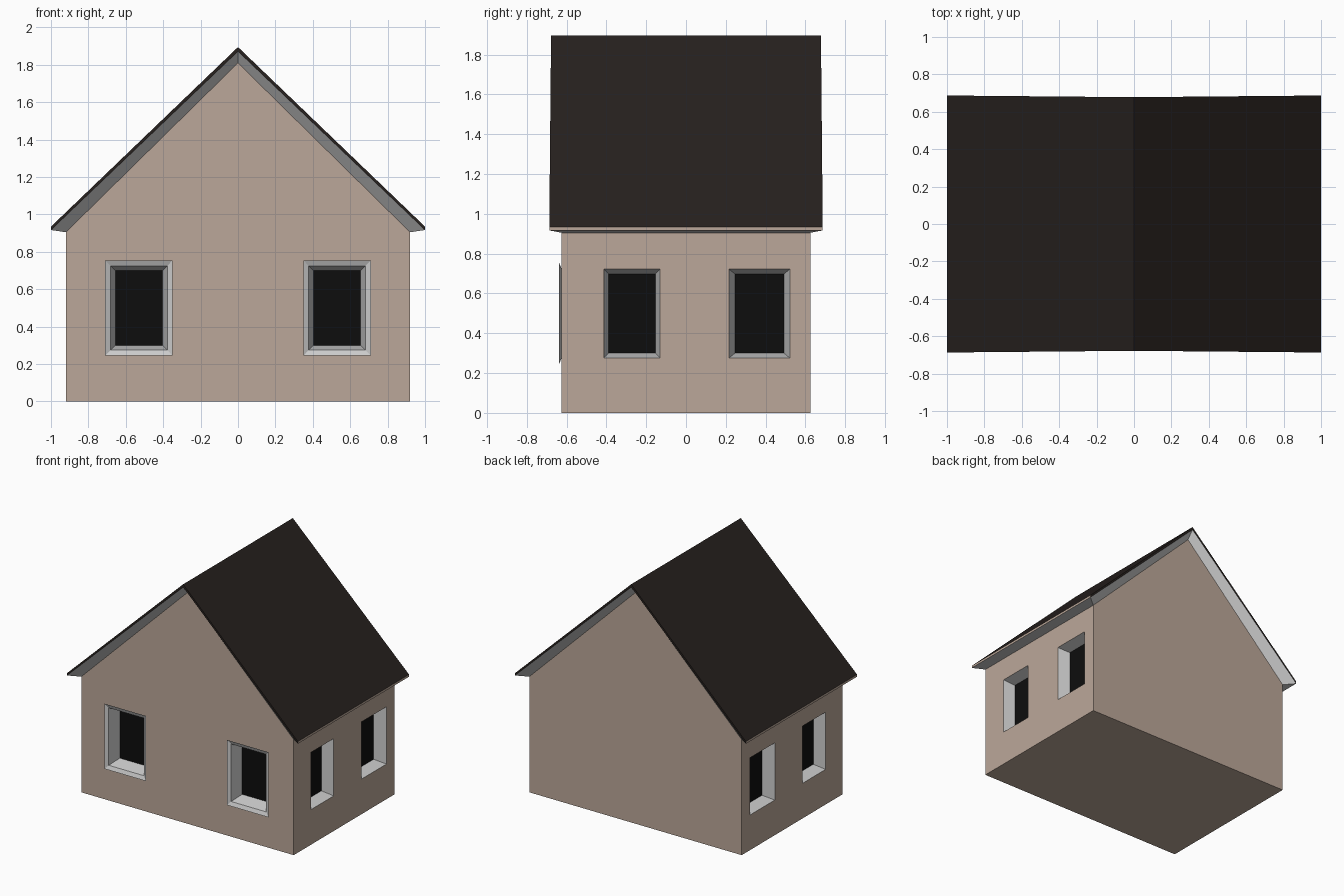
import bpy, bmesh
from mathutils import Vector

if "Cube" in bpy.data.objects:
    bpy.data.objects.remove(bpy.data.objects["Cube"])

W, D, EAVE, PEAK = 0.92, 0.625, 0.905, 1.81


def material(name, rgb):
    m = bpy.data.materials.new(name)
    m.diffuse_color = (*rgb, 1)
    m.use_nodes = True
    m.node_tree.nodes["Principled BSDF"].inputs["Base Color"].default_value = m.diffuse_color
    return m


PLASTER = material("plaster", (0.5, 0.39, 0.32))
SLATE = material("slate", (0.02, 0.015, 0.013))
GLASS = material("dark_glass", (0.004, 0.004, 0.004))


def finish(name, bm, mat=None, recalc=False):
    if recalc:
        bmesh.ops.remove_doubles(bm, verts=bm.verts[:], dist=1e-5)
        bmesh.ops.recalc_face_normals(bm, faces=bm.faces[:])
    me = bpy.data.meshes.new(name)
    bm.to_mesh(me)
    bm.free()
    if mat:
        me.materials.append(mat)
    ob = bpy.data.objects.new(name, me)
    bpy.context.collection.objects.link(ob)
    return ob


def face(bm, pts):
    return bm.faces.new([bm.verts.new(p) for p in pts])


# Wall-local coordinates: u right, v up, d into the wall
def front(u, v, d=0): return Vector((u, -D + d, v))
def right(u, v, d=0): return Vector((W - d, u, v))
def left(u, v, d=0): return Vector((-W + d, -u, v))


def rect(u0, u1, v0, v1):
    return [(u0, v0), (u1, v0), (u1, v1), (u0, v1)]


def wall(bm, place, outline, holes):
    edges = []
    for loop in [outline] + holes:
        vs = [bm.verts.new(place(*p)) for p in loop]
        edges += [bm.edges.new((vs[i - 1], vs[i])) for i in range(len(vs))]
    normal = place(0, 0, -1) - place(0, 0, 0)
    bmesh.ops.triangle_fill(bm, edges=edges, use_beauty=True, normal=normal)


# Windows as nested rectangles: (rectangle, depth), from outside in
def front_window(c):
    return [(rect(c - a, c + a, 0.5 - b, 0.5 + b), d)
            for a, b, d in ((0.18, 0.255, -0.013), (0.152, 0.225, 0), (0.126, 0.2, 0.1))]


def side_window(u0, u1, t):
    return [(rect(u0, u1, 0.275, 0.723), 0),
            (rect(u0 + t, u1 - t, 0.3, 0.698), 0.09)]


near, far = (-0.413, -0.13, 0.024), (0.215, 0.523, 0.031)
fronts = [front_window(-0.53), front_window(0.53)]
rights = [side_window(*near), side_window(*far)]
lefts = [side_window(-b, -a, t) for a, b, t in (near, far)]

# House walls with window openings, back gable and floor
gable = [(-W, 0), (W, 0), (W, EAVE), (0, PEAK), (-W, EAVE)]
bm = bmesh.new()
wall(bm, front, gable, [w[1][0] for w in fronts])
wall(bm, right, rect(-D, D, 0, EAVE), [w[0][0] for w in rights])
wall(bm, left, rect(-D, D, 0, EAVE), [w[0][0] for w in lefts])
face(bm, [(x, D, z) for x, z in gable])
face(bm, [(-W, -D, 0), (W, -D, 0), (W, D, 0), (-W, D, 0)])
finish("walls", bm, PLASTER, recalc=True)

# Window frames and panes
for label, place, windows in (("front", front, fronts), ("right", right, rights),
                              ("left", left, lefts)):
    for n, rings in enumerate(windows, 1):
        loops = [[place(u, v, d) for u, v in r] for r, d in rings]
        bm = bmesh.new()
        for a, b in zip(loops, loops[1:]):
            for i in range(4):
                j = (i + 1) % 4
                face(bm, [a[i], a[j], b[j], b[i]])
        bmesh.ops.remove_doubles(bm, verts=bm.verts[:], dist=1e-5)
        finish(f"{label}_window_frame_{n}", bm)
        bm = bmesh.new()
        face(bm, loops[-1])
        finish(f"{label}_window_pane_{n}", bm, GLASS)


# Roof profiles as (x, y half-depth, z) from left eave over ridge to right eave
def profile(x, z_eave, z_ridge, y_eave, y_ridge):
    return [(-x, y_eave, z_eave), (0, y_ridge, z_ridge), (x, y_eave, z_eave)]


def at(p, s):
    return (p[0], s * p[1], p[2])


inner = profile(W, EAVE, PEAK, D, D)
lower = profile(1.0, 0.917, 1.872, 0.687, 0.678)
upper = profile(1.0, 0.935, 1.895, 0.687, 0.678)

# Roof: two slopes plus thin gable rims
bm = bmesh.new()
for i in (0, 1):
    p, q = upper[i], upper[i + 1]
    face(bm, [at(p, -1), at(q, -1), at(q, 1), at(p, 1)])
    for s in (-1, 1):
        face(bm, [at(p, s), at(q, s), at(lower[i + 1], s), at(lower[i], s)])
finish("roof", bm, SLATE, recalc=True)

# Flared soffit between walls and roof edge
bm = bmesh.new()
for i in (0, 1):
    for s in (-1, 1):
        pts = [at(inner[i], s), at(lower[i], s), at(lower[i + 1], s), at(inner[i + 1], s)]
        face(bm, pts if s < 0 else pts[::-1]).normal_flip()
        bm.faces.ensure_lookup_table()
        f = bm.faces[-1]
        f.normal_update()
        if f.normal.y * s < 0:
            f.normal_flip()
for i in (0, 2):
    f = face(bm, [at(inner[i], -1), at(lower[i], -1), at(lower[i], 1), at(inner[i], 1)])
    f.normal_update()
    if f.normal.z > 0:
        f.normal_flip()
bmesh.ops.remove_doubles(bm, verts=bm.verts[:], dist=1e-5)
finish("soffit", bm)

# Eave fascia strips
bm = bmesh.new()
for i in (0, 2):
    f = face(bm, [at(lower[i], -1), at(lower[i], 1), at(upper[i], 1), at(upper[i], -1)])
    f.normal_update()
    if f.normal.x * lower[i][0] < 0:
        f.normal_flip()
finish("eave_fascia", bm, PLASTER)
